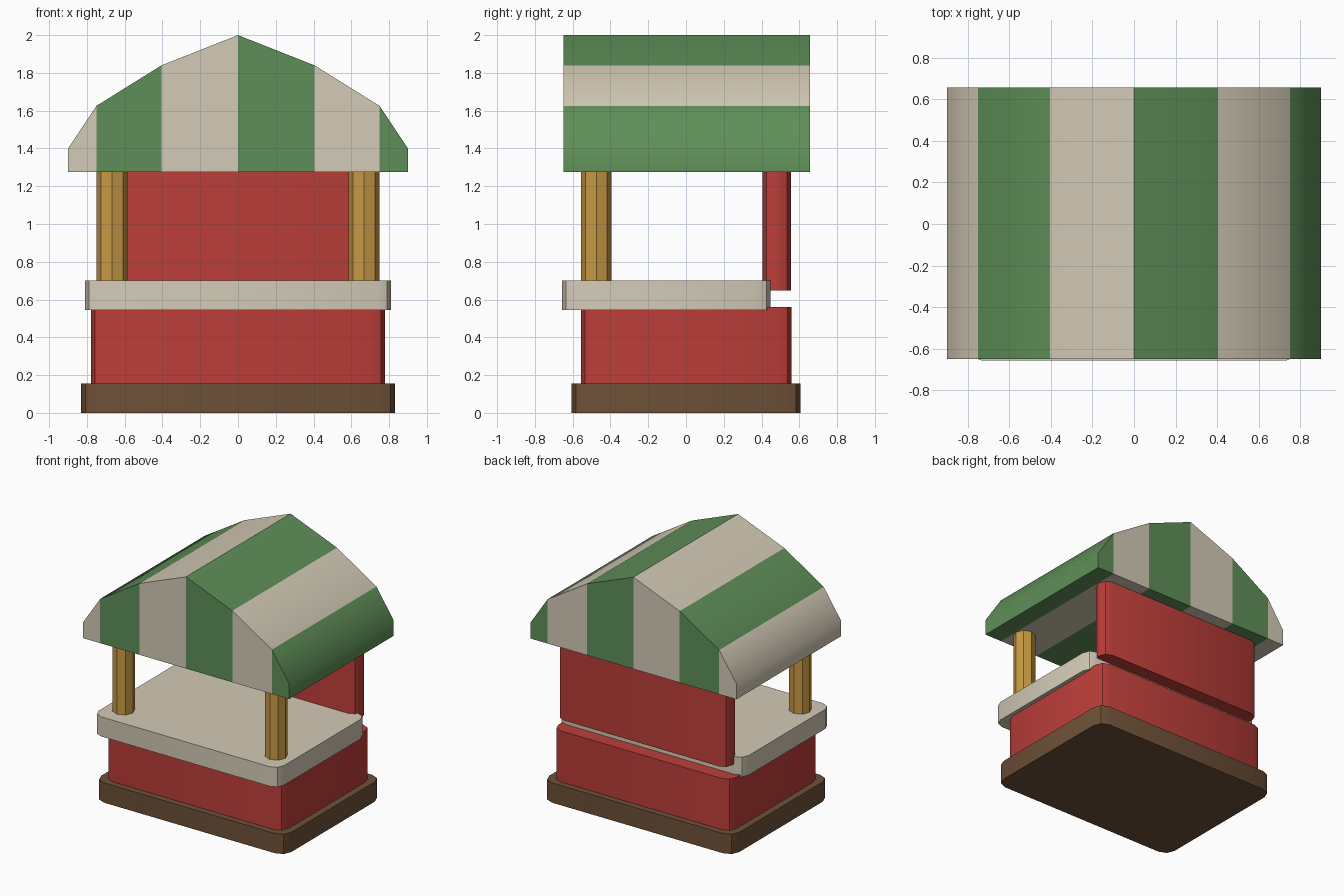
import bpy, bmesh, math

if "Cube" in bpy.data.objects:
    bpy.data.objects.remove(bpy.data.objects["Cube"])


def material(name, rgb):
    m = bpy.data.materials.new(name)
    lin = [((c / 255 + 0.055) / 1.055) ** 2.4 for c in rgb]
    m.diffuse_color = (*lin, 1)
    m.use_nodes = True
    m.node_tree.nodes["Principled BSDF"].inputs["Base Color"].default_value = m.diffuse_color
    return m


RED = material("red", (188, 62, 57))
GREEN = material("green", (95, 143, 88))
CREAM = material("cream", (212, 203, 183))
OCHRE = material("ochre", (200, 154, 68))
BROWN = material("brown", (109, 80, 55))


def finish(bm, name, mats):
    bmesh.ops.recalc_face_normals(bm, faces=bm.faces)
    me = bpy.data.meshes.new(name)
    bm.to_mesh(me)
    bm.free()
    for m in mats:
        me.materials.append(m)
    me.shade_smooth()
    me.set_sharp_from_angle(angle=math.radians(40))
    ob = bpy.data.objects.new(name, me)
    bpy.context.collection.objects.link(ob)
    return ob


def slab(name, half_x, y0, y1, z0, z1, radius, mat):
    """Box with rounded vertical corners."""
    bm = bmesh.new()
    bmesh.ops.create_cube(bm, size=1)
    for v in bm.verts:
        v.co.x *= 2 * half_x
        v.co.y = y0 if v.co.y < 0 else y1
        v.co.z = z0 if v.co.z < 0 else z1
    uprights = [e for e in bm.edges
                if abs(e.verts[0].co.z - e.verts[1].co.z) > 1e-4]
    bmesh.ops.bevel(bm, geom=uprights, offset=radius, segments=2,
                    profile=0.5, affect='EDGES')
    return finish(bm, name, [mat])


# Base, lower stall body, counter and rear panel
slab("base", 0.832, -0.607, 0.607, 0, 0.156, 0.085, BROWN)
slab("lower_body", 0.778, -0.556, 0.558, 0.15, 0.56, 0.075, RED)
slab("counter", 0.81, -0.657, 0.448, 0.545, 0.70, 0.075, CREAM)
slab("back_wall", 0.745, 0.405, 0.556, 0.648, 1.32, 0.07, RED)

# Two eight-sided front posts
for side, x in (("left", -0.667), ("right", 0.667)):
    bm = bmesh.new()
    bmesh.ops.create_cone(bm, cap_ends=True, segments=8, radius1=0.081,
                          radius2=0.081, depth=0.67)
    bmesh.ops.translate(bm, verts=bm.verts, vec=(x, -0.475, 0.985))
    finish(bm, side + "_post", [OCHRE])

# Solid striped roof: one column of faces per stripe
half = [(0.9, 1.40), (0.75, 1.625), (0.405, 1.84)]
top = [(-x, z) for x, z in half] + [(0, 2.0)] + half[::-1]
Y0, Y1, EAVE = -0.649, 0.657, 1.275
bm = bmesh.new()
cols = [[bm.verts.new(p) for p in ((x, Y0, EAVE), (x, Y0, z),
                                   (x, Y1, z), (x, Y1, EAVE))]
        for x, z in top]
for i in range(len(cols) - 1):
    a, b = cols[i], cols[i + 1]
    for k in range(4):
        n = (k + 1) % 4
        bm.faces.new((a[k], a[n], b[n], b[k])).material_index = i % 2
bm.faces.new(cols[0]).material_index = 0
bm.faces.new(cols[-1]).material_index = 1
finish(bm, "striped_roof", [CREAM, GREEN])
